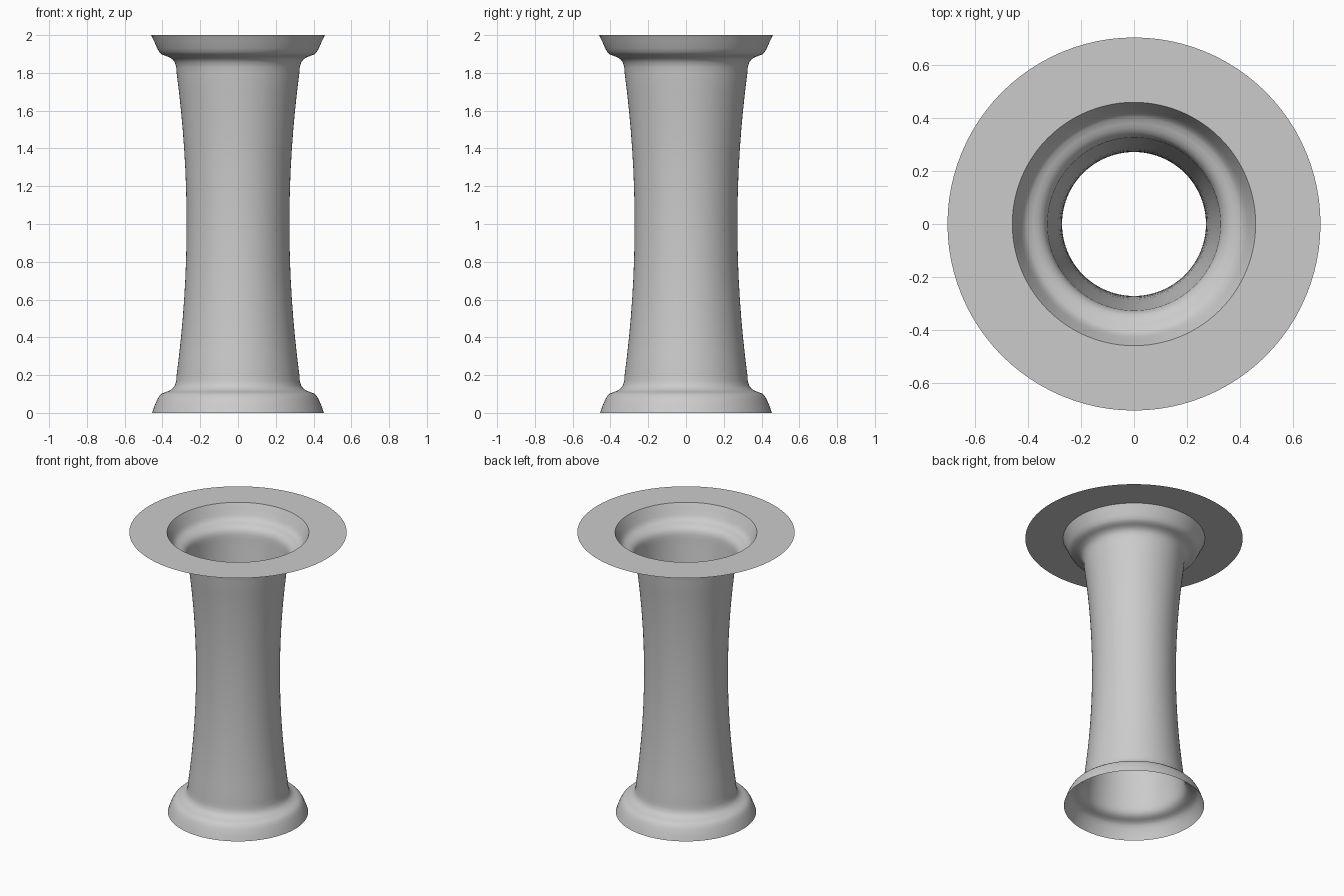
import bpy
import bmesh
import math
from mathutils import Vector

SEGMENTS = 96

if "Cube" in bpy.data.objects:
    bpy.data.objects.remove(bpy.data.objects["Cube"], do_unlink=True)

# Single plain grey
grey = bpy.data.materials.new("plain_grey")
grey.use_nodes = True
colour = (0.6, 0.6, 0.6, 1)
grey.diffuse_color = colour
grey.node_tree.nodes["Principled BSDF"].inputs["Base Color"].default_value = colour


def lathe(name, profile):
    """Spin an open (radius, height) profile around z into a thin shell."""
    bm = bmesh.new()
    verts = [bm.verts.new((r, 0, z)) for r, z in profile]
    edges = [bm.edges.new(pair) for pair in zip(verts, verts[1:])]
    bmesh.ops.spin(bm, geom=verts + edges, cent=(0, 0, 0), axis=(0, 0, 1),
                   angle=math.tau, steps=SEGMENTS, use_duplicate=False)
    bmesh.ops.remove_doubles(bm, verts=bm.verts, dist=0.0001)
    bmesh.ops.recalc_face_normals(bm, faces=bm.faces)
    # Turn the shell so that it faces outwards or upwards
    bm.faces.ensure_lookup_table()
    face = bm.faces[0]
    centre = face.calc_center_median()
    if face.normal.dot(Vector((centre.x, centre.y, 1))) < 0:
        bmesh.ops.reverse_faces(bm, faces=bm.faces)
    mesh = bpy.data.meshes.new(name)
    bm.to_mesh(mesh)
    bm.free()
    mesh.materials.append(grey)
    obj = bpy.data.objects.new(name, mesh)
    bpy.context.collection.objects.link(obj)
    bpy.ops.object.select_all(action="DESELECT")
    obj.select_set(True)
    bpy.context.view_layer.objects.active = obj
    bpy.ops.object.shade_smooth_by_angle(angle=math.radians(40))
    return obj


# Waisted tube with a flared foot, mirrored in height for the flared mouth
foot = [(0.455, 0), (0.443, 0.035), (0.428, 0.07), (0.416, 0.09),
        (0.402, 0.103), (0.38, 0.111), (0.362, 0.118), (0.345, 0.13),
        (0.334, 0.146), (0.327, 0.17)]
waist = [(0.272 + 0.053 * (abs(1 - z) / 0.8) ** 2, z)
         for z in (0.2 + 0.1 * i for i in range(17))]
mouth = [(r, 2 - z) for r, z in reversed(foot)]
mouth[-1] = (0.46, 2)
lathe("column_tube", foot + waist + mouth)

# Flat paper-thin rim around the mouth
lathe("top_rim", [(0.46, 2), (0.705, 2)])
